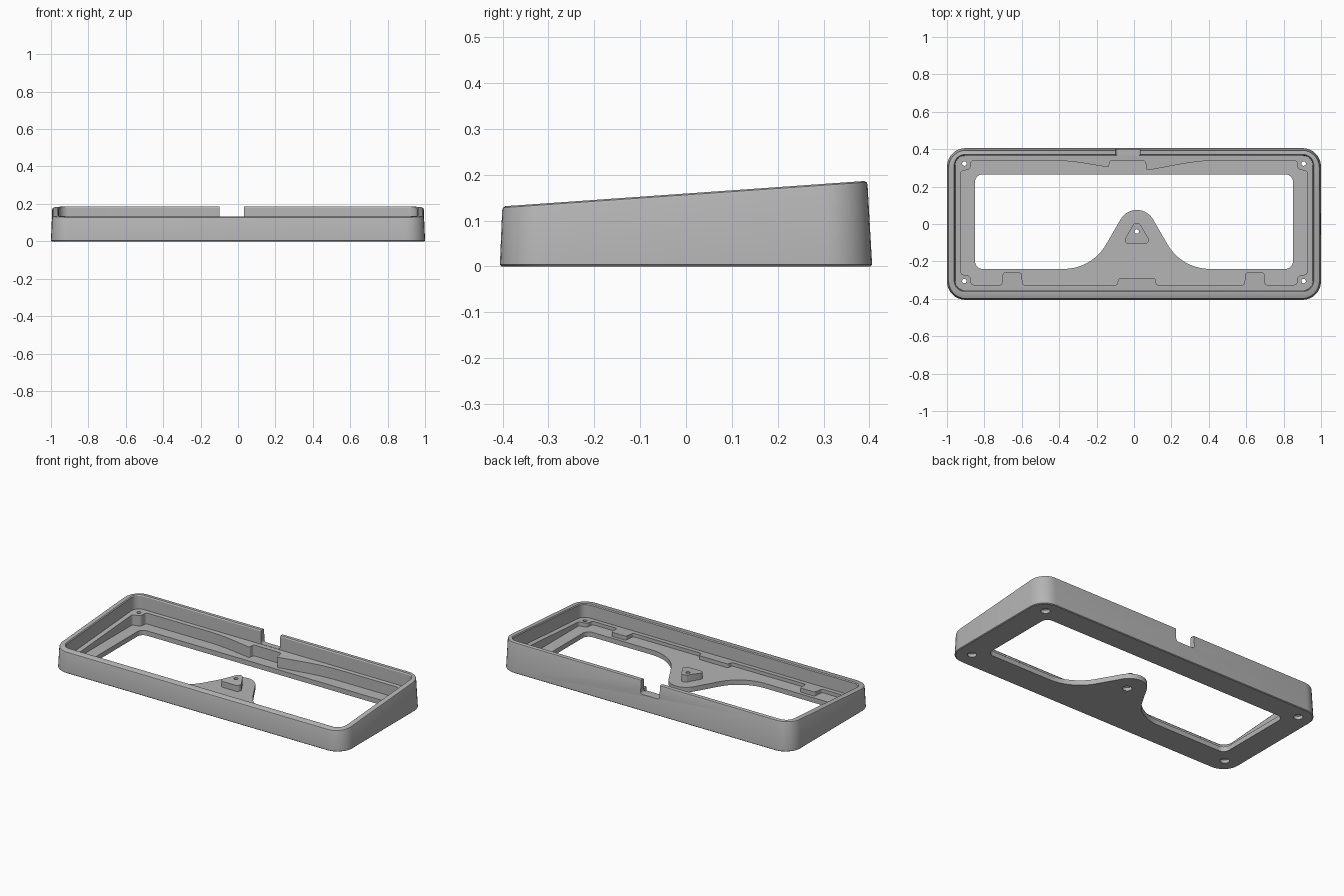
import bpy
import bmesh
import math
from mathutils import Vector

default_cube = bpy.data.objects.get("Cube")
if default_cube:
    bpy.data.objects.remove(default_cube, do_unlink=True)

grey = bpy.data.materials.new("mid_grey_plastic")
grey.use_nodes = True
grey.diffuse_color = (0.46, 0.46, 0.46, 1)
shader = next(n for n in grey.node_tree.nodes if n.type == "BSDF_PRINCIPLED")
shader.inputs["Base Color"].default_value = grey.diffuse_color

FLOOR = 0.03
LEDGE_DROP = 0.085
SCREWS = [(sx * 0.907, y) for sx in (-1, 1) for y in (-0.305, 0.323)]
BOSS_SCREW = (0.015, -0.04)


def rim(y):
    """Height of the sloping top plane."""
    return 0.131 + (y + 0.4) * 0.07


def ledge(y):
    return rim(y) - LEDGE_DROP


def rounded(corners, steps=8):
    """Outline with each corner (x, y, radius) replaced by an arc."""
    points = []
    for i, (x, y, radius) in enumerate(corners):
        corner = Vector((x, y))
        before = (Vector(corners[i - 1][:2]) - corner).normalized()
        after = (Vector(corners[(i + 1) % len(corners)][:2]) - corner).normalized()
        half = before.angle(after) / 2
        centre = corner + (before + after).normalized() * radius / math.sin(half)
        reach = radius / math.tan(half)
        start = corner + before * reach - centre
        end = corner + after * reach - centre
        a = math.atan2(start.y, start.x)
        turn = math.atan2(end.y, end.x) - a
        turn = (turn + math.pi) % math.tau - math.pi
        for k in range(steps + 1):
            angle = a + turn * k / steps
            points.append(centre + radius * Vector((math.cos(angle), math.sin(angle))))
    return points


def rect(left, right, front, back, radius):
    return rounded([(left, front, radius), (right, front, radius),
                    (right, back, radius), (left, back, radius)])


def ring(outline, height):
    """Lift an outline to a constant or sloping height."""
    return [Vector((p[0], p[1], height(p[1]) if callable(height) else height))
            for p in outline]


def loft(name, rings):
    """Closed solid through rings with equal point counts."""
    bm = bmesh.new()
    loops = [[bm.verts.new(p) for p in r] for r in rings]
    count = len(loops[0])
    for low, high in zip(loops, loops[1:]):
        for i in range(count):
            j = (i + 1) % count
            bm.faces.new((low[i], low[j], high[j], high[i]))
    bm.faces.new(loops[0][::-1])
    bm.faces.new(loops[-1])
    bmesh.ops.recalc_face_normals(bm, faces=bm.faces)
    mesh = bpy.data.meshes.new(name)
    bm.to_mesh(mesh)
    bm.free()
    mesh.materials.append(grey)
    obj = bpy.data.objects.new(name, mesh)
    bpy.context.collection.objects.link(obj)
    return obj


def combine(target, tool, operation="DIFFERENCE"):
    """Apply a boolean and discard the tool."""
    tool.hide_render = True
    modifier = target.modifiers.new("combine", "BOOLEAN")
    modifier.operation = operation
    modifier.solver = "EXACT"
    modifier.object = tool
    bpy.context.view_layer.objects.active = target
    bpy.ops.object.modifier_apply(modifier=modifier.name)
    bpy.data.objects.remove(tool, do_unlink=True)


def circle(centre, radius, steps=24):
    return [(centre[0] + radius * math.cos(math.tau * i / steps),
             centre[1] + radius * math.sin(math.tau * i / steps)) for i in range(steps)]


# Tapered outer body with a softened sloping rim
body = loft("wedge_case", [
    ring(rect(-0.996, 0.996, -0.402, 0.402, 0.1), 0),
    ring(rect(-1, 1, -0.406, 0.406, 0.1), 0.004),
    ring(rect(-0.993, 0.993, -0.401, 0.396, 0.095), lambda y: rim(y) - 0.008),
    ring(rect(-0.991, 0.991, -0.399, 0.394, 0.093), lambda y: rim(y) - 0.003),
    ring(rect(-0.986, 0.986, -0.394, 0.389, 0.09), rim)])

# Upper recess down to the sloping ledge
combine(body, loft("recess_cutter", [
    ring(rect(-0.955, 0.955, -0.355, 0.365, 0.05), ledge),
    ring(rect(-0.957, 0.957, -0.357, 0.367, 0.052), lambda y: rim(y) - 0.006),
    ring(rect(-0.963, 0.963, -0.363, 0.373, 0.058), lambda y: rim(y) + 0.002),
    ring(rect(-0.963, 0.963, -0.363, 0.373, 0.058), 0.3)]))


def tab(left, right, depth):
    """Bump of the front ledge towards the middle."""
    front = -0.325
    return [(left, front, 0.01), (left + 0.006, front + depth, 0.012),
            (right - 0.006, front + depth, 0.012), (right, front, 0.01)]


# Lower recess: screw pads in the corners, front tabs, swept back ledge
inner = [(-0.925, -0.27, 0.015), (-0.875, -0.275, 0.025), (-0.87, -0.325, 0.015)]
inner += tab(-0.707, -0.595, 0.065) + tab(-0.09, 0.12, 0.035) + tab(0.59, 0.702, 0.065)
inner += [(-x, y, r) for x, y, r in inner[2::-1]]
inner += [(0.925, 0.285, 0.015), (0.875, 0.29, 0.025), (0.87, 0.34, 0.015),
          (0.36, 0.34, 1.2), (0.068, 0.286, 0.008), (0.06, 0.338, 0.012),
          (-0.128, 0.338, 0.012), (-0.136, 0.303, 0.008), (-0.36, 0.34, 1.2),
          (-0.87, 0.34, 0.015), (-0.875, 0.29, 0.025), (-0.925, 0.285, 0.015)]
inner = rounded(inner)
combine(body, loft("floor_cutter", [ring(inner, FLOOR), ring(inner, 0.25)]))

# Floor opening that leaves a rounded tongue at the front
opening = rounded([(-0.85, -0.24, 0.04), (-0.225, -0.24, 0.26), (0.015, 0.175, 0.1),
                   (0.255, -0.24, 0.26), (0.85, -0.24, 0.04),
                   (0.85, 0.265, 0.04), (-0.85, 0.265, 0.04)], 14)
combine(body, loft("opening_cutter", [ring(opening, -0.1), ring(opening, 0.25)]))

# Triangular boss on the tongue
triangle = rounded([(-0.065, -0.107, 0.022), (0.095, -0.107, 0.022), (0.015, 0.03, 0.024)])
combine(body, loft("screw_boss", [ring(triangle, 0.015), ring(triangle, ledge)]), "UNION")

# Screw holes with wider bores underneath
for spot in SCREWS + [BOSS_SCREW]:
    wide, narrow = circle(spot, 0.026), circle(spot, 0.012)
    combine(body, loft("screw_cutter", [
        ring(wide, -0.05), ring(wide, 0.02), ring(narrow, 0.025), ring(narrow, 0.25)]))

# Cable notch through the back wall
profile = rect(-0.098, 0.032, 0.101, 0.4, 0.015)
combine(body, loft("notch_cutter", [
    [Vector((p.x, y, p.y)) for p in profile] for y in (0.35, 0.5)]))

bpy.ops.object.select_all(action="DESELECT")
body.select_set(True)
bpy.context.view_layer.objects.active = body
bpy.ops.object.shade_smooth_by_angle(angle=math.radians(30))
